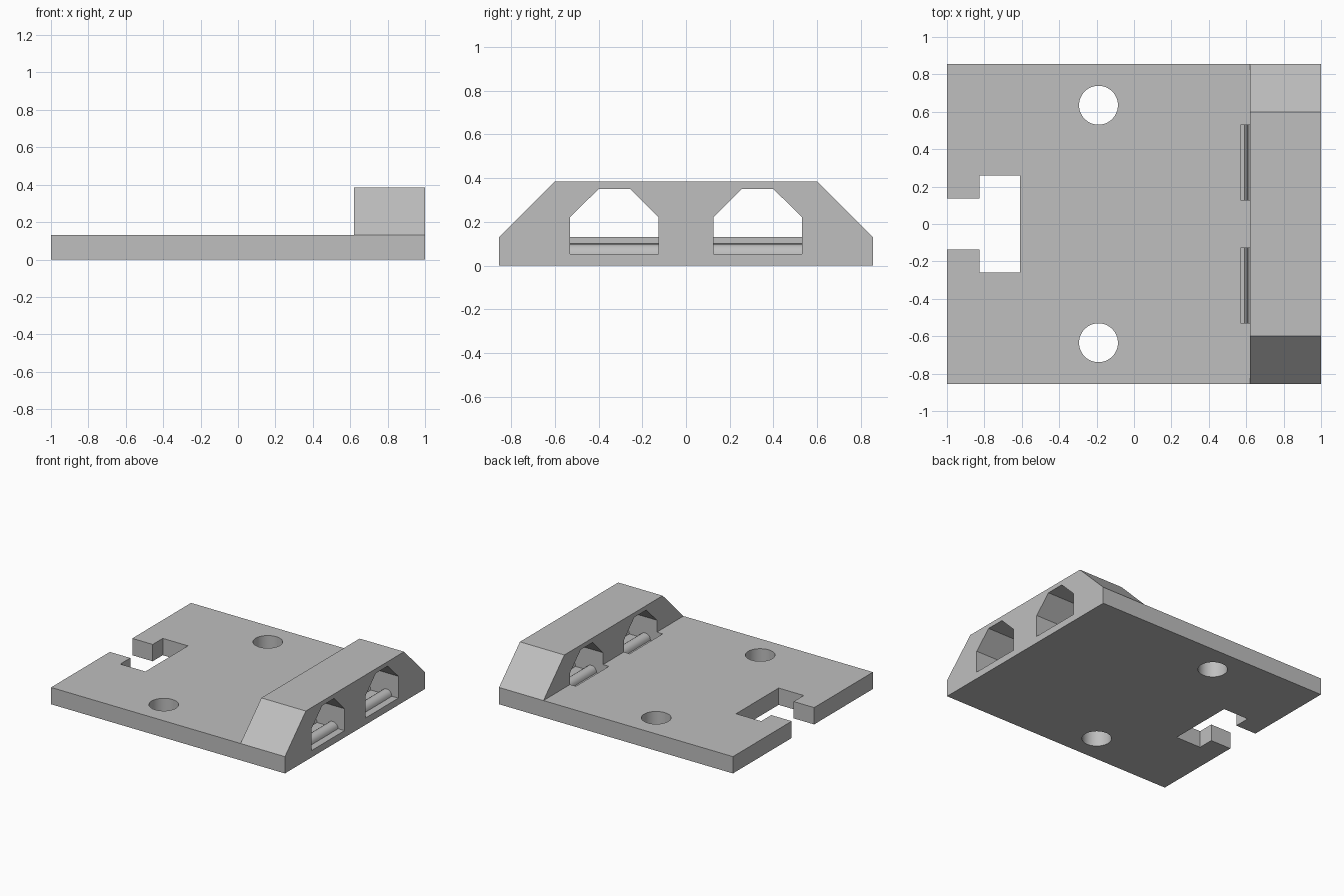
import bpy
import bmesh
import math
from mathutils import Vector

cube = bpy.data.objects.get("Cube")
if cube:
    bpy.data.objects.remove(cube, do_unlink=True)

grey = bpy.data.materials.new("light grey")
grey.use_nodes = True
colour = (0.52, 0.52, 0.52, 1)
grey.diffuse_color = colour
grey.node_tree.nodes["Principled BSDF"].inputs["Base Color"].default_value = colour


def prism(name, profile, axis, start, end):
    """Extrude a flat profile along an axis; the profile uses the other two axes in order."""
    def point(p):
        co = list(p)
        co.insert(axis, start)
        return co
    bm = bmesh.new()
    face = bm.faces.new([bm.verts.new(point(p)) for p in profile])
    grown = bmesh.ops.extrude_face_region(bm, geom=[face])["geom"]
    shift = Vector((0, 0, 0))
    shift[axis] = end - start
    bmesh.ops.translate(bm, vec=shift, verts=[v for v in grown if isinstance(v, bmesh.types.BMVert)])
    bmesh.ops.recalc_face_normals(bm, faces=bm.faces)
    mesh = bpy.data.meshes.new(name)
    bm.to_mesh(mesh)
    bm.free()
    mesh.materials.append(grey)
    obj = bpy.data.objects.new(name, mesh)
    bpy.context.collection.objects.link(obj)
    return obj


def combine(target, tool, operation):
    mod = target.modifiers.new(tool.name, "BOOLEAN")
    mod.object, mod.operation, mod.solver = tool, operation, "EXACT"
    bpy.context.view_layer.objects.active = target
    bpy.ops.object.modifier_apply(modifier=mod.name)
    bpy.data.objects.remove(tool, do_unlink=True)


W, T, H = 0.855, 0.13, 0.385   # half width, plate thickness, housing height

# Plate and the sloped-end housing along its left edge
body = prism("mounting_plate", [(-1, -W), (1, -W), (1, W), (-1, W)], 2, 0, T)
housing = prism("port_housing", [(-W, 0), (W, 0), (W, T), (0.6, H), (-0.6, H), (-W, T)], 0, 0.62, 1)
combine(body, housing, "UNION")

# T-shaped notch in the opposite edge
half = [(-1.1, 0.137), (-0.825, 0.137), (-0.825, 0.26), (-0.61, 0.26)]
notch = half + [(x, -y) for x, y in reversed(half)]
combine(body, prism("notch", notch, 2, -0.1, 0.3), "DIFFERENCE")

# Floor of the port slot: a rear step, then two rounded ribs
floor = [(0.57, 0.1), (0.592, 0.1), (0.602, 0.09), (0.61, 0.06), (0.62, 0.053)]
for centre in (0.72, 0.9):
    floor += [(centre + 0.045 * math.cos(a), 0.053 + 0.045 * math.sin(a))
              for a in [math.pi * (1 - i / 8) for i in range(9)]]
floor += [(1.1, 0.053), (1.1, 0.18), (0.57, 0.18)]

for side in (-1, 1):
    # Screw hole
    circle = [(-0.19 + 0.104 * math.cos(i * math.tau / 48),
               side * 0.635 + 0.104 * math.sin(i * math.tau / 48)) for i in range(48)]
    combine(body, prism("screw_hole", circle, 2, -0.1, 0.3), "DIFFERENCE")
    # Chamfered port opening and its ribbed slot
    opening = [(0.127, 0.14), (0.53, 0.14), (0.53, 0.222), (0.4, 0.35), (0.255, 0.35), (0.127, 0.222)]
    opening = [(side * y, z) for y, z in opening]
    combine(body, prism("port_opening", opening, 0, 0.5, 1.1), "DIFFERENCE")
    combine(body, prism("port_slot", floor, 1, side * 0.127, side * 0.53), "DIFFERENCE")

# Flat faces, with only the round holes and ribs smoothed
bpy.ops.object.select_all(action="DESELECT")
body.select_set(True)
bpy.context.view_layer.objects.active = body
bpy.ops.object.shade_smooth_by_angle(angle=math.radians(28))
